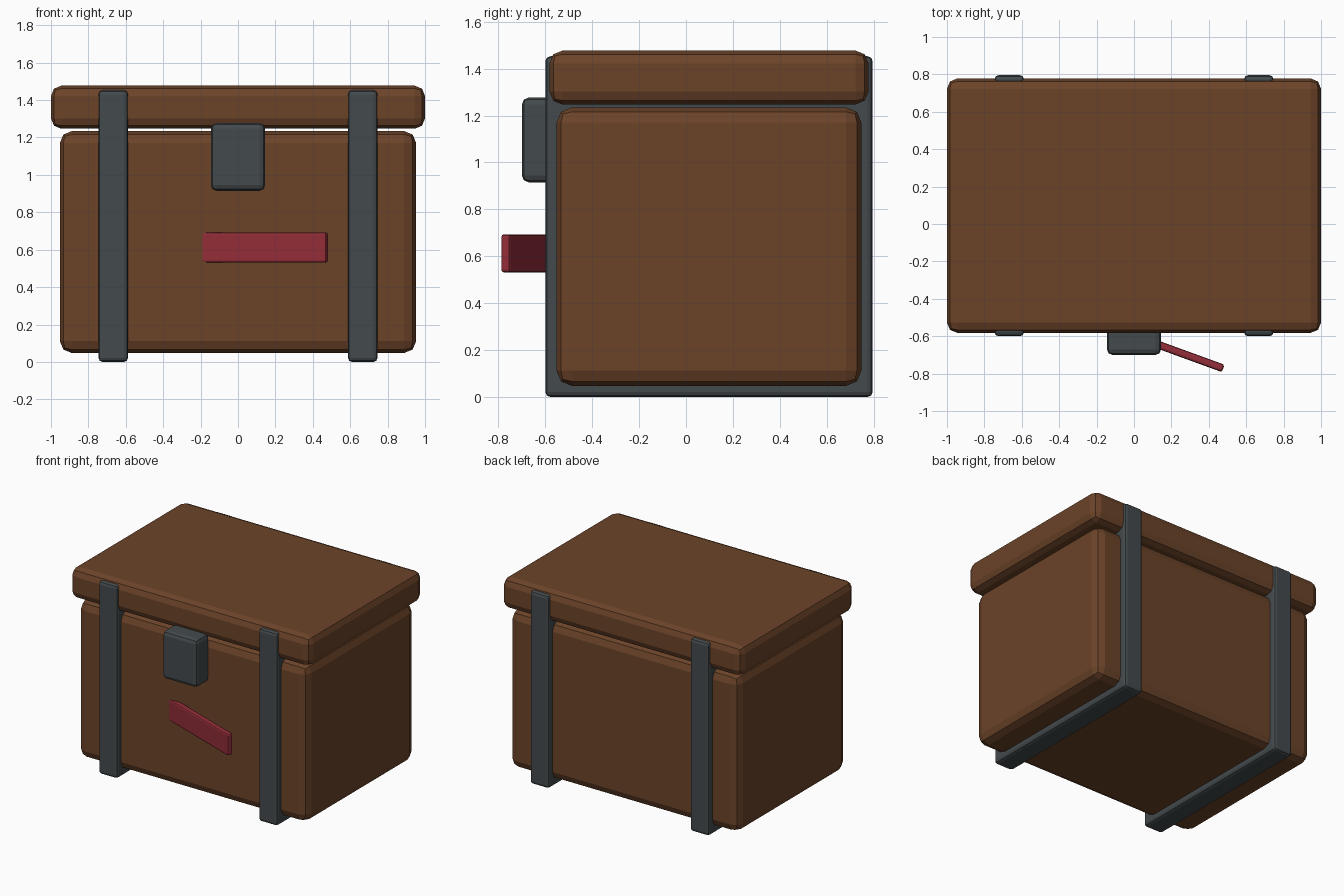
import bpy
from math import radians, cos, sin

if "Cube" in bpy.data.objects:
    bpy.data.objects.remove(bpy.data.objects["Cube"])


def material(name, rgb):
    m = bpy.data.materials.new(name)
    m.diffuse_color = (*rgb, 1)
    m.use_nodes = True
    m.node_tree.nodes["Principled BSDF"].inputs["Base Color"].default_value = m.diffuse_color
    return m


def block(name, size, loc, bevel, mat, rot_z=0, segments=2):
    """Flat-shaded box with bevelled edges."""
    bpy.ops.mesh.primitive_cube_add(size=1, location=loc)
    ob = bpy.context.object
    ob.name = name
    ob.scale = size
    bpy.ops.object.transform_apply(location=False, rotation=False, scale=True)
    ob.rotation_euler.z = rot_z
    mod = ob.modifiers.new("Bevel", "BEVEL")
    mod.width = bevel
    mod.segments = segments
    ob.data.materials.append(mat)
    return ob


wood = material("wood", (0.15, 0.057, 0.022))
iron = material("iron", (0.057, 0.068, 0.073))
red = material("red", (0.29, 0.026, 0.04))

CY = 0.098  # chest centre in y; the tongue sticks out in front

# Chest body and lid
block("chest_body", (1.906, 1.30, 1.187), (0, CY, 0.641), 0.065, wood)
block("chest_lid", (2.0, 1.36, 0.23), (0, CY, 1.362), 0.055, wood)

# Metal straps running around the chest
for side, x in (("left", -0.667), ("right", 0.667)):
    block(f"strap_{side}", (0.158, 1.396, 1.453), (x, CY, 0.7265), 0.022, iron)

# Lock plate
block("lock_plate", (0.29, 0.16, 0.362), (0, -0.62, 1.096), 0.03, iron)

# Tongue, angled out of the front face
angle = radians(-20)
length = 0.8
tip = (0.477, -0.772)
block("tongue", (length, 0.042, 0.162),
      (tip[0] - cos(angle) * length / 2, tip[1] - sin(angle) * length / 2, 0.612),
      0.012, red, rot_z=angle)
